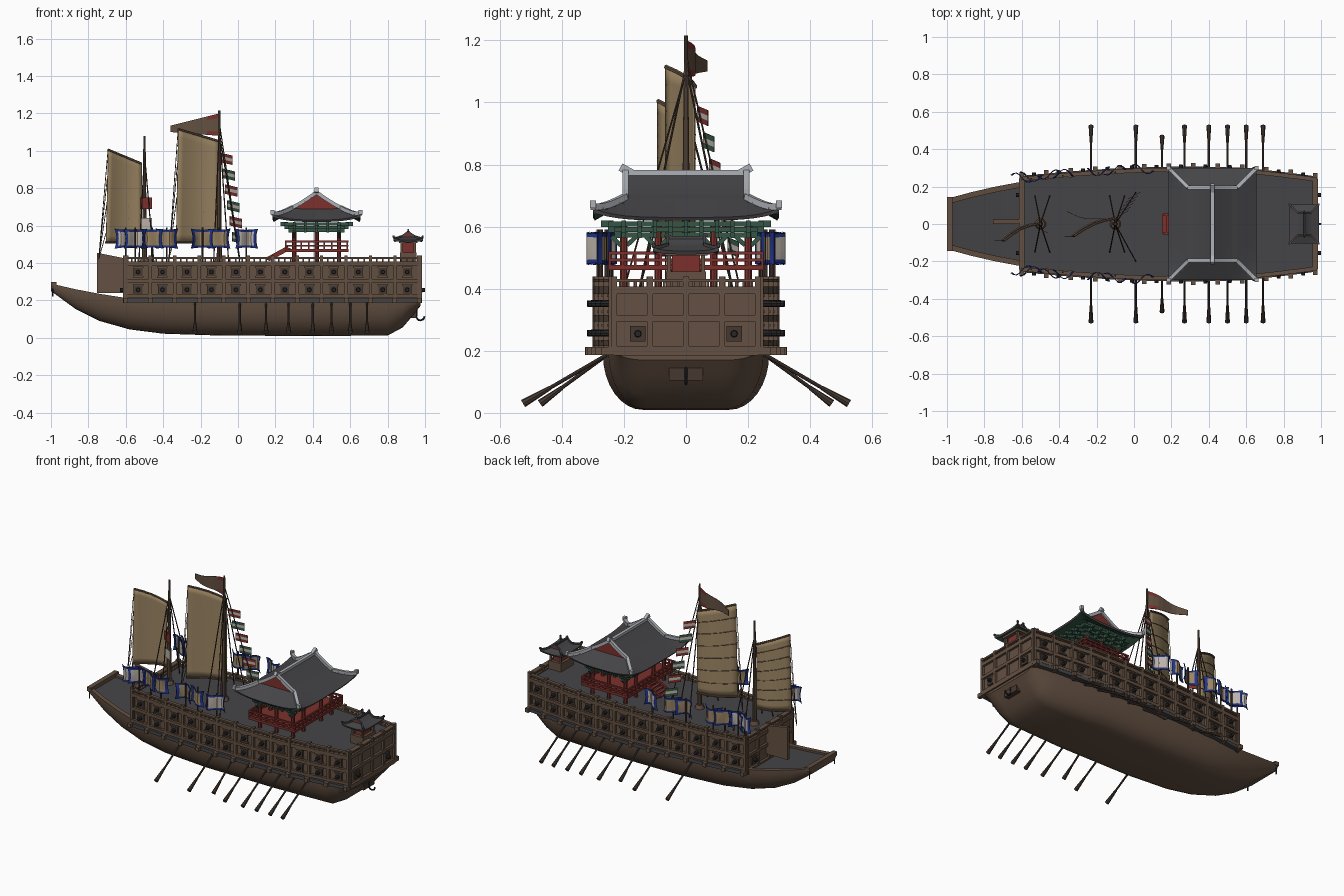
import bpy, bmesh, math
from mathutils import Vector, Matrix

cube = bpy.data.objects.get("Cube")
if cube:
    bpy.data.objects.remove(cube)

def material(name, *rgb):
    m = bpy.data.materials.new(name)
    m.use_nodes = True
    m.diffuse_color = (*rgb, 1)
    m.node_tree.nodes["Principled BSDF"].inputs["Base Color"].default_value = (*rgb, 1)
    return m

WOOD = material("brown_wood", .125, .08, .054)
DARK = material("dark_wood", .06, .04, .03)
GREY = material("slate_grey", .06, .06, .065)
STONE = material("pale_stone", .42, .44, .47)
SAIL = material("tan_cloth", .33, .235, .125)
RED = material("red_paint", .2, .03, .025)
GREEN = material("green_paint", .035, .09, .06)
BLUE = material("blue_cloth", .015, .035, .25)
CREAM = material("cream_cloth", .5, .45, .4)
IRON = material("black_iron", .02, .02, .022)

class Part:
    """Collects primitives into one named object."""
    def __init__(self, name, *mats):
        self.name, self.mats, self.bm = name, mats, bmesh.new()

    def box(self, c, size, rot=None):
        m = Matrix.Translation(c) @ (rot or Matrix()) @ Matrix.Diagonal((*size, 1))
        bmesh.ops.create_cube(self.bm, size=1, matrix=m)

    def beam(self, a, b, w, h):
        a, b = Vector(a), Vector(b)
        rot = (b - a).to_track_quat('X', 'Z').to_matrix().to_4x4()
        self.box((a + b) / 2, ((b - a).length, w, h), rot)

    def rod(self, a, b, r1, r2=None, n=8):
        a, b = Vector(a), Vector(b)
        m = Matrix.Translation((a + b) / 2) @ (b - a).to_track_quat('Z', 'Y').to_matrix().to_4x4()
        bmesh.ops.create_cone(self.bm, cap_ends=True, segments=n, radius1=r1,
                              radius2=r1 if r2 is None else r2, depth=(b - a).length, matrix=m)

    def grid(self, us, vs, f, mat=lambda i, j: 0):
        rows = [[self.bm.verts.new(f(u, v)) for u in us] for v in vs]
        for j in range(len(vs) - 1):
            for i in range(len(us) - 1):
                q = self.bm.faces.new((rows[j][i], rows[j][i+1], rows[j+1][i+1], rows[j+1][i]))
                q.material_index = mat(i, j)

    def done(self, smooth=False, fix=True, thick=0, offset=0, rim=0):
        if fix:
            bmesh.ops.recalc_face_normals(self.bm, faces=self.bm.faces)
        me = bpy.data.meshes.new(self.name)
        self.bm.to_mesh(me)
        self.bm.free()
        ob = bpy.data.objects.new(self.name, me)
        bpy.context.collection.objects.link(ob)
        for m in self.mats:
            me.materials.append(m)
        if thick:
            s = ob.modifiers.new("thickness", 'SOLIDIFY')
            s.thickness, s.material_offset, s.material_offset_rim = thick, offset, rim
        if smooth:
            bpy.ops.object.select_all(action='DESELECT')
            ob.select_set(True)
            bpy.context.view_layer.objects.active = ob
            bpy.ops.object.shade_smooth_by_angle(angle=math.radians(35))
        return ob

def steps(n, a=0, b=1):
    return [a + (b - a) * i / n for i in range(n + 1)]

# Hull: lofted stations (x, top half width, top z, bottom z, bottom half width)
STATIONS = [(-1, .135, .29, .25, .11), (-.87, .17, .26, .155, .11), (-.74, .2, .235, .09, .11),
            (-.58, .23, .21, .045, .12), (-.4, .25, .2, .022, .13), (-.1, .265, .19, .012, .14),
            (.4, .268, .19, .01, .14), (.8, .25, .195, .012, .13), (.88, .24, .2, .055, .125),
            (.94, .23, .2, .125, .12), (.975, .225, .2, .17, .13)]
hull = Part("hull", WOOD, GREY)
rings = []
for x, w, zt, zb, wb in STATIONS:
    half = [(wb + (w - wb) * math.sin(t * math.pi / 2), zb + (zt - zb) * (1 - math.cos(t * math.pi / 2)))
            for t in steps(8)] + [(w - .03, zt), (w - .03, zt - .012)]
    ring = half + [(-y, z) for y, z in reversed(half)]
    rings.append([hull.bm.verts.new((x, y, z)) for y, z in ring])
for a, b in zip(rings, rings[1:]):
    for i in range(len(a)):
        j = (i + 1) % len(a)
        f = hull.bm.faces.new((a[i], a[j], b[j], b[i]))
        f.material_index = int(i == len(a) // 2 - 1)
hull.bm.faces.new(rings[0])
hull.bm.faces.new(rings[-1])
hull.done(smooth=True)

# Upper wall with deck on top
PLAN = [(-.6, .235), (-.3, .262), (0, .28), (.3, .285), (.55, .28), (.78, .258), (.97, .232)]
def width(x):
    for (x0, w0), (x1, w1) in zip(PLAN, PLAN[1:]):
        if x <= x1 or x1 == PLAN[-1][0]:
            return w0 + (w1 - w0) * (x - x0) / (x1 - x0)
def side(x, s, z, out=0):
    return Vector((x, s * (width(x) + out), z))

wall = Part("upper_wall", WOOD, GREY)
xs = steps(12, -.6, .97)
loop = [(x, -width(x)) for x in xs] + [(x, width(x)) for x in reversed(xs)]
low = [wall.bm.verts.new((*p, .19)) for p in loop]
top = [wall.bm.verts.new((*p, .4)) for p in loop]
for i in range(len(loop)):
    j = (i + 1) % len(loop)
    wall.bm.faces.new((low[i], low[j], top[j], top[i]))
wall.bm.faces.new(top).material_index = 1
wall.bm.faces.new(low)
wall.done()

# Wall framing, gun ports and railing
frame, ports = Part("wall_frame", WOOD), Part("gun_ports", DARK)
band, guns = Part("gunwale_band", GREY), Part("cannons", IRON)
for s in (-1, 1):
    for a, b in zip(xs, xs[1:]):
        m = (a + b) / 2
        for z, h in ((.225, .018), (.305, .02), (.395, .024), (.427, .01)):
            frame.beam(side(a, s, z, .006), side(b, s, z, .006), .022, h)
        band.beam(side(a, s, .2, .006), side(b, s, .2, .006), .034, .022)
        for k in steps(4, a, b):
            frame.box(side(k, s, .415), (.008, .01, .03))
        for z in (.257, .352):
            ports.box(side(m, s, z), (.046, .014, .046))
            frame.box(side(m, s, z + .026, .006), (.056, .016, .008))
            frame.box(side(m, s, z - .026, .006), (.056, .016, .008))
            guns.rod(side(m, s, z, -.01), side(m, s, z, .034), .013, .01)
    for x in xs:
        frame.box(side(x, s, .32, .004), (.018, .026, .24))
        frame.box(side(x, s, .2, .016), (.024, .05, .026))
for x, d in ((-.6, -1), (.97, 1)):
    w = width(x)
    for z, h in ((.2, .03), (.305, .02), (.395, .024), (.427, .01)):
        frame.box((x, 0, z), (.03, 2 * w, h))
    for y in steps(4, -w, w):
        frame.box((x, y, .32), (.028, .018, .24))
    for y in steps(20, -w, w):
        frame.box((x, y, .415), (.01, .008, .03))
    for y in (-.155, .155):
        ports.box((x, y, .255), (.02, .05, .05))
        guns.rod((x, y, .255), (x + d * .03, y, .255), .013, .01)
for p in (frame, ports, band, guns):
    p.done()

# Bow fittings, stern plate and hook
bow = Part("bow_fittings", WOOD)
bow.box((-.985, 0, .285), (.03, .29, .025))
bow.grid(steps(1, -.755, -.6), steps(1), lambda x, v: (x, 0, .24 + v * (.215 - .2 * (x + .755))))
bow.done(thick=.024)
plate = Part("stern_plate", DARK)
plate.box((.935, 0, .13), (.04, .11, .05))
plate.done()
iron = Part("stern_hook", IRON)
hook = [(.95, 0, .19), (.955, 0, .13)] + [(.975 - .022 * math.cos(t), 0, .115 - .022 * math.sin(t))
                                         for t in steps(6, 0, math.pi)]
for a, b in zip(hook, hook[1:]):
    iron.rod(a, b, .005)
for y in (-.13, .13):
    iron.rod((-.99, y, .29), (-.99, y, .22), .004)
iron.done()

# Oars
oars = Part("oars", DARK)
for s in (-1, 1):
    for x in (-.23, .01, .15, .27, .4, .5, .6, .69):
        reach = .47 if x == .15 else .525
        tip, root = Vector((x, s * reach, .03)), Vector((x, s * .25, .19))
        mid = root.lerp(tip, .68)
        oars.rod(root, mid, .006)
        oars.rod(mid, tip, .007, .013)
oars.done()

# Hip-and-gable roof with curved eaves
def roof(name, cx, hx, hy, gx, gy, eave, brk, ridge, lift, bar, trim):
    def height(x, y):
        ex, ey = (hx - abs(x)) / (hx - gx), (hy - abs(y)) / (hy - gy)
        e = ex if abs(y) <= gy else min(ex, ey, 1)
        z = eave + (brk - eave) * e if e <= 1 else brk + (ridge - brk) * ((e - 1) / (gx / (hx - gx))) ** 1.15
        return z + lift * (abs(x) / hx) ** 3 * (abs(y) / hy) ** 4
    pos = steps(5, 0, gx) + steps(4, gx, hx)[1:]
    us = [-p for p in reversed(pos[1:])] + pos
    half = steps(6, 0, gy) + steps(4, gy + .0005, hy)
    vs = [-p for p in reversed(half[1:])] + half
    def paint(i, j):
        return 2 if abs(vs[j]) + abs(vs[j + 1]) > 2 * gy and abs(vs[j + 1] - vs[j]) < .001 else 0
    r = Part(name, GREY, GREEN, RED, GREEN)
    r.grid(us, vs, lambda u, v: (cx + u, v, height(u, v)), paint)
    r.done(fix=False, thick=.012, offset=1)
    t = Part(name + "_ridges", trim)
    t.beam((cx, -gy, ridge), (cx, gy, ridge), bar, bar)
    for s in (-1, 1):
        t.beam((cx, s * (gy - bar), ridge), (cx, s * (gy + bar * .8), ridge + bar), bar, bar * 1.3)
        for d in (-1, 1):
            path = [(d * u, s * gy) for u in steps(4, 0, gx)]
            path += [(d * (gx + (hx - gx) * k), s * (gy + (hy - gy) * k)) for k in steps(4, .01, 1)]
            pts = [Vector((cx + x, y, height(x, y) + bar * .3)) for x, y in path]
            for a, b in zip(pts, pts[1:]):
                t.beam(a, b, bar, bar)
            t.box(pts[-1] + Vector((0, 0, bar * .4)), (bar, bar, bar * 1.2))
    t.done()

roof("pavilion_roof", .42, .235, .3, .13, .195, .63, .69, .772, .028, .02, STONE)
roof("stern_hut_roof", .91, .078, .105, .035, .06, .522, .54, .565, .012, .01, GREY)

# Pavilion frame, floor, rails and stairs
pav, brk = Part("pavilion_frame", RED), Part("pavilion_brackets", GREEN)
pav.box((.42, 0, .468), (.34, .5, .016))
for x in (.3, .42, .54):
    for y in (-.2, -.09, .09, .2):
        if x != .42 or abs(y) > .1:
            pav.rod((x, y, .4), (x, y, .6), .012)
for s in (-1, 1):
    for z in (.492, .515):
        pav.box((.42, s * .245, z), (.34, .01, .01))
        pav.box((.42 + s * .165, 0, z), (.01, .5, .01))
    for y in steps(12, -.245, .245):
        pav.box((.42 + s * .165, y, .495), (.008, .008, .04))
    for x in steps(8, .255, .585):
        pav.box((x, s * .245, .495), (.008, .008, .04))
    pav.beam((.16, s * .05, .42), (.27, s * .05, .48), .012, .025)
    # stepped brackets growing outward under the eaves
    for k in range(3):
        z, o = .573 + .018 * k, .022 * k
        brk.box((.42, s * (.2 + o), z), (.26 + 2 * o, .016, .016))
        brk.box((.42 + s * (.12 + o), 0, z), (.016, .4 + 2 * o, .016))
        for y in steps(8, -.2, .2):
            brk.box((.42 + s * (.13 + o), y, z), (.04, .014, .02))
        for x in steps(4, .3, .54):
            brk.box((x, s * (.21 + o), z), (.014, .04, .02))
    for x in (.3, .54):
        for y in (-.2, -.09, .09, .2):
            brk.beam((x, y - s * .01, .54), (x, y - s * .04, .568), .012, .014)
for k in steps(5):
    pav.box((.16 + .11 * k, 0, .42 + .055 * k), (.02, .1, .008))
brk.box((.42, 0, .61), (.3, .46, .01))
pav.done()
brk.done()
hut = Part("stern_hut", WOOD)
hut.box((.91, 0, .425), (.09, .13, .06))
hut.box((.91, 0, .515), (.1, .14, .015))
for x in (.875, .945):
    for y in (-.055, .055):
        hut.box((x, y, .47), (.014, .014, .09))
hut.done()
core = Part("stern_hut_core", RED)
core.box((.91, 0, .47), (.055, .09, .09))
core.done()

# Masts, sails, battens and rigging
masts, ropes, battens = Part("masts", WOOD), Part("rigging", DARK), Part("sail_battens", WOOD)
for x, h in ((-.5, 1.08), (-.1, 1.215)):
    masts.rod((x, 0, .39), (x, 0, h), .015, .006, 10)
    masts.rod((x, 0, .4), (x, 0, .425), .03, .022, 10)
    for s in (-1, 1):
        for dx in (-.03, .05):
            ropes.rod((x, 0, h - .1), (x + dx, s * .15, .4), .0035, n=5)
def sail(name, luff, leech, zlow, zluff, zleech):
    def f(u, v):
        p = Vector(luff).lerp(Vector(leech), u)
        bulge = .025 * math.sin(math.pi * u) * (1 - .3 * v)
        return Vector((p.x - .012 * (1 - v) * u, p.y + bulge, zlow + v * (zluff + (zleech - zluff) * u - zlow)))
    cloth = Part(name, SAIL)
    cloth.grid(steps(8), steps(14), f)
    cloth.done(smooth=True, thick=.004)
    for v in steps(7):
        r = .007 if v in (0, 1) else .003
        for a, b in zip(steps(4), steps(4)[1:]):
            battens.rod(f(a, v), f(b, v), r, n=6)
    for v in steps(3, .1, 1):
        ropes.rod(f(1, v), (leech[0] - .05, leech[1], .42), .002, n=4)
sail("fore_sail", (-.515, 0), (-.695, -.09), .51, .93, 1.005)
sail("main_sail", (-.1, .03), (-.32, -.065), .51, 1.05, 1.115)
ropes.rod((-.1, 0, 1.15), (.01, .17, .42), .003, n=5)
ropes.rod((-.1, 0, 1.1), (.01, -.2, .4), .003, n=5)
for p in (masts, ropes, battens):
    p.done()

# Mast-top banner and hanging pennants
banner = Part("mast_banner", WOOD, RED)
banner.grid(steps(8), steps(5), lambda u, v: (-.1 - .26 * u, .06 * u + .01 * math.sin(7 * u),
            1.2 - .065 * u - v * (.12 - .085 * u)), lambda i, j: int(j in (0, 4) and i < 2))
banner.done(thick=.003)
pens = Part("pennants", RED, CREAM, GREEN)
for k, t in enumerate(steps(5, .22, .8)):
    p = Vector((-.1, 0, 1.15)).lerp(Vector((.01, .17, .42)), t)
    pens.grid(steps(3), steps(3), lambda u, v: p + Vector((.065 * u - .02, .035 * u, -.05 * v - .015 * u)),
              lambda i, j: 1 if j == 1 else (0, 2)[k % 2])
for z, m in ((.75, 0), (.64, 1)):
    pens.grid(steps(2), steps(2), lambda u, v: (-.52 + .06 * u, -.02 - .03 * u, z - .06 * v), lambda i, j: m)
pens.done(thick=.003)

# Bordered flags on poles along both rails
flags, poles = Part("rail_flags", BLUE, SAIL, CREAM), Part("flag_poles", DARK)
for s in (-1, 1):
    for x, m in ((-.6, 2), (-.55, 2), (-.46, 1), (-.38, 1), (-.19, 1), (-.1, 1), (.045, 2)):
        y = s * (width(x) + .015)
        def cloth(u, v):
            flare = 1 + .2 * (2 * v - 1) ** 2
            return (x + .1 * (u - .5) * flare, y + s * .025 * math.sin(5 * u + x * 20),
                    .53 + .095 * (v - .5) * (1 + .12 * (2 * u - 1) ** 2))
        flags.grid(steps(8), steps(8), cloth,
                   lambda i, j: m if 1 <= i <= 6 and 1 <= j <= 6 else 0)
        poles.rod((x, y - s * .012, .39), (x, y - s * .012, .59), .005, n=6)
flags.done(thick=.004)
poles.done()
